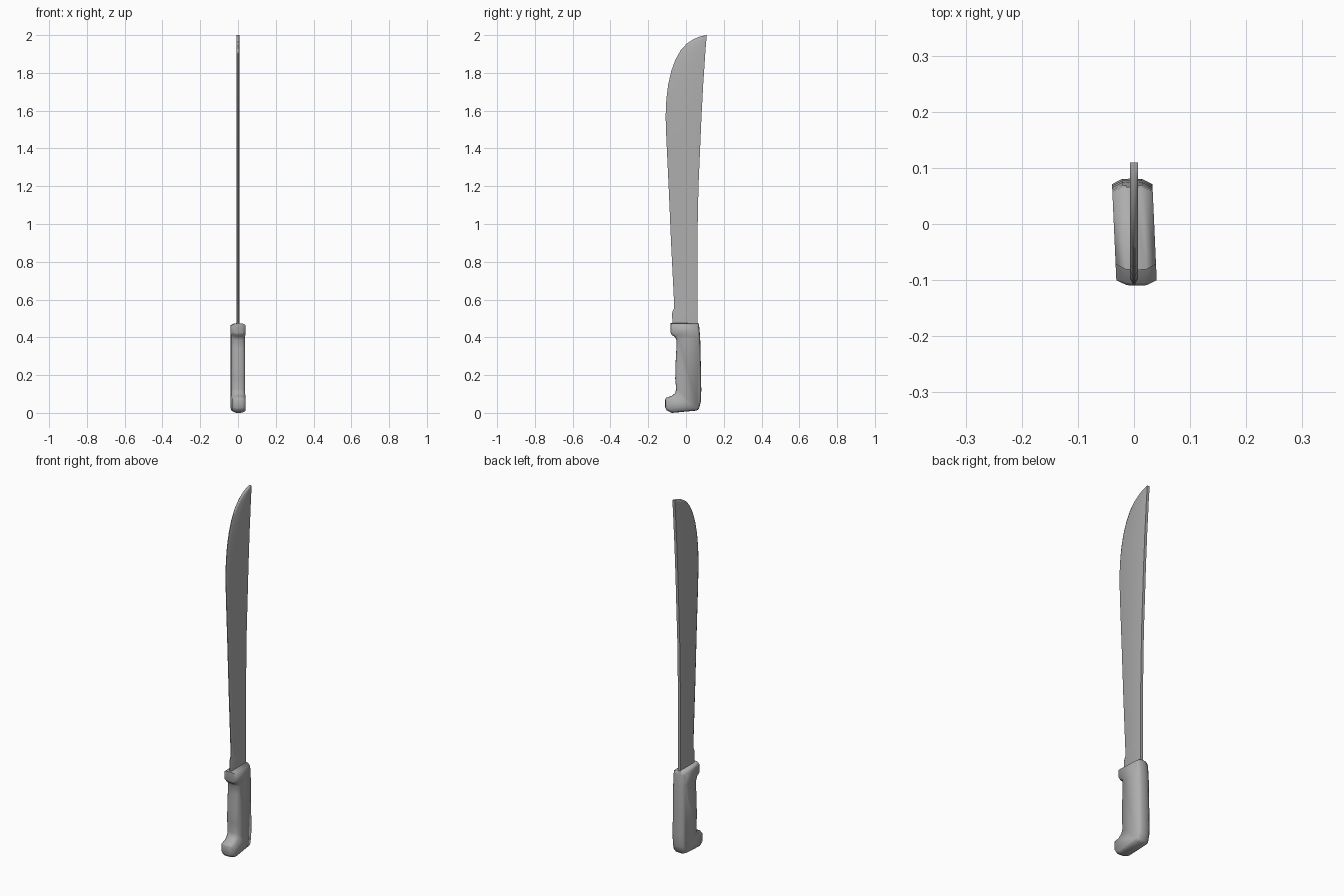
import bpy, math
from mathutils import Vector

if "Cube" in bpy.data.objects:
    bpy.data.objects.remove(bpy.data.objects["Cube"])

steel = bpy.data.materials.new("dark_grey")
steel.diffuse_color = (0.42, 0.42, 0.42, 1)
steel.use_nodes = True
steel.node_tree.nodes["Principled BSDF"].inputs["Base Color"].default_value = steel.diffuse_color


def make_object(name, verts, faces, angle):
    mesh = bpy.data.meshes.new(name)
    mesh.from_pydata(verts, [], faces)
    mesh.materials.append(steel)
    ob = bpy.data.objects.new(name, mesh)
    bpy.context.collection.objects.link(ob)
    bpy.ops.object.select_all(action='DESELECT')
    ob.select_set(True)
    bpy.context.view_layer.objects.active = ob
    bpy.ops.object.mode_set(mode='EDIT')
    bpy.ops.mesh.select_all(action='SELECT')
    bpy.ops.mesh.normals_make_consistent(inside=False)
    bpy.ops.object.mode_set(mode='OBJECT')
    bpy.ops.object.shade_smooth_by_angle(angle=math.radians(angle))
    return ob


def bridge(rings):
    # join equal-length rings in order and cap both ends
    n = len(rings[0])
    verts = [p for r in rings for p in r]
    faces = [(k * n + i, k * n + (i + 1) % n, (k + 1) * n + (i + 1) % n, (k + 1) * n + i)
             for k in range(len(rings) - 1) for i in range(n)]
    faces += [tuple(range(n)), tuple(range((len(rings) - 1) * n, len(rings) * n))]
    return verts, faces


def inset(points, d):
    # mitred inward offset of a counter-clockwise outline
    pts = [Vector(p) for p in points]
    out = []
    for i, p in enumerate(pts):
        e1 = (p - pts[i - 1]).normalized()
        e2 = (pts[(i + 1) % len(pts)] - p).normalized()
        n1, n2 = Vector((-e1.y, e1.x)), Vector((-e2.y, e2.x))
        out.append(p + (n1 + n2) * d / (1 + n1.dot(n2)))
    return out


# Blade: rows of (height, cutting edge y, spine y), thin bevel along the cutting edge
rows = [(0.43, -0.07, 0.060), (0.53, -0.074, 0.060), (0.555, -0.063, 0.060),
        (0.60, -0.064, 0.060), (0.90, -0.079, 0.060), (1.20, -0.092, 0.066),
        (1.45, -0.104, 0.077), (1.57, -0.108, 0.082), (1.66, -0.104, 0.087),
        (1.74, -0.094, 0.091), (1.81, -0.078, 0.096), (1.87, -0.056, 0.100),
        (1.92, -0.028, 0.103), (1.955, 0.004, 0.106), (1.98, 0.042, 0.108),
        (1.993, 0.075, 0.109), (2.0, 0.109, 0.110)]
T = 0.0075
rings = []
for z, f, b in rows:
    s = f + min(0.012, (b - f) * 0.3)
    rings.append([(-T, b, z), (-T, s, z), (-0.002, f, z), (0.002, f, z), (T, s, z), (T, b, z)])
make_object("blade", *bridge(rings), 60)

# Handle: side outline (y, z) with guard lug, grip hollow and pommel hook
outline = [(-0.082, 0.475), (-0.082, 0.425), (-0.076, 0.412), (-0.058, 0.402),
           (-0.051, 0.388), (-0.051, 0.34), (-0.056, 0.25), (-0.057, 0.18),
           (-0.052, 0.125), (-0.058, 0.105), (-0.075, 0.09), (-0.105, 0.081),
           (-0.110, 0.070), (-0.110, 0.028), (-0.102, 0.013), (-0.075, 0.0),
           (0.055, 0.012), (0.068, 0.02), (0.079, 0.06), (0.081, 0.12),
           (0.078, 0.28), (0.075, 0.40), (0.070, 0.455), (0.066, 0.475)]
layers = [(-0.036, 0.010), (-0.018, 0.001), (0, 0), (0.018, 0.001), (0.036, 0.010)]
# the grip sits slightly skewed to the blade
rings = [[(x - 0.045 * p.x, p.x, p.y) for p in inset(outline, d)] for x, d in layers]
make_object("handle", *bridge(rings), 75)
